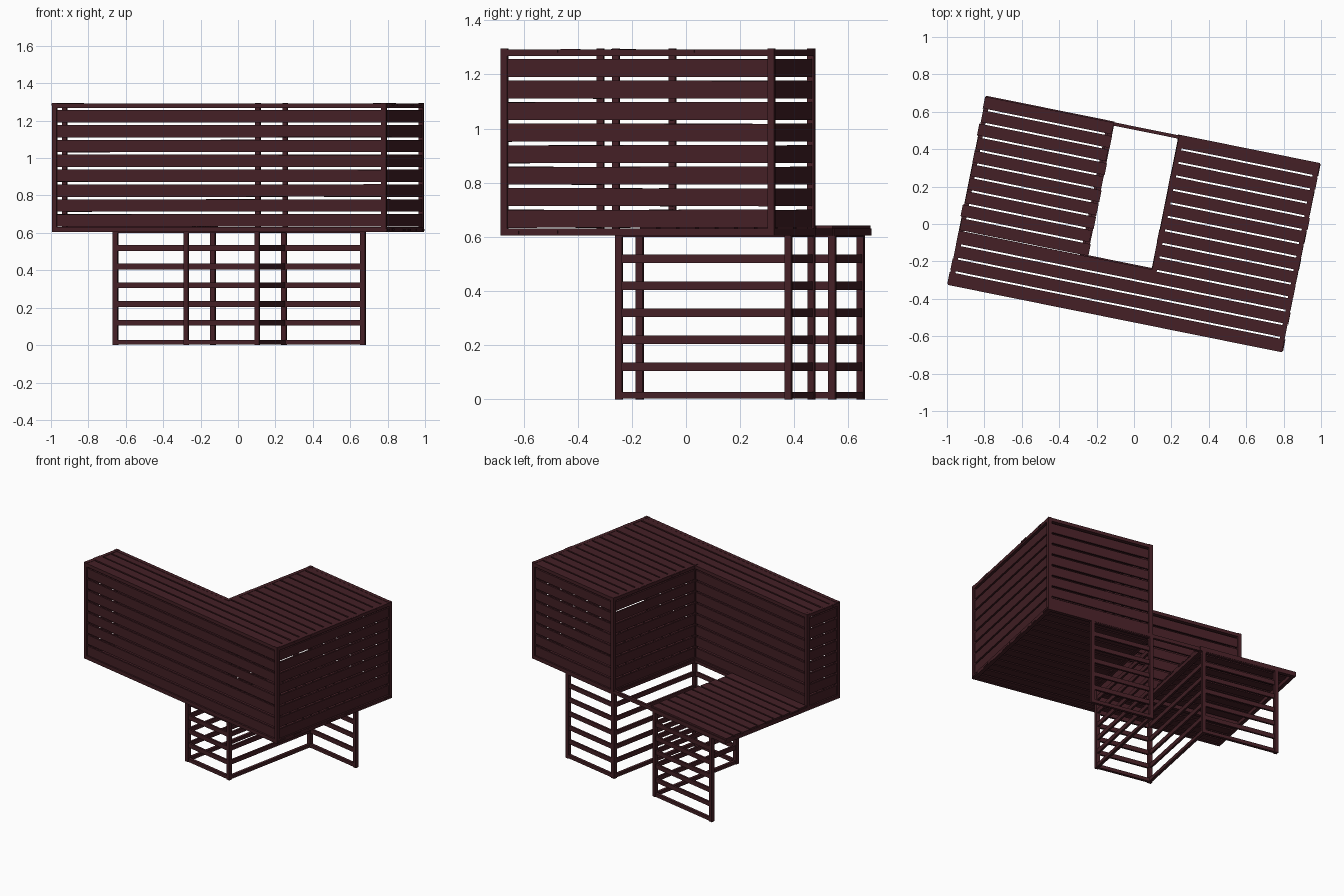
import bpy, bmesh, math, random
from mathutils import Matrix, Vector

if "Cube" in bpy.data.objects:
    bpy.data.objects.remove(bpy.data.objects["Cube"])

random.seed(4)
TURN = Matrix.Rotation(math.radians(-11.4), 4, 'Z')   # whole house is turned on its plot
wood = bpy.data.materials.new("dark_red_wood")
wood.diffuse_color = (0.058, 0.014, 0.019, 1)
wood.use_nodes = True
wood.node_tree.nodes["Principled BSDF"].inputs["Base Color"].default_value = wood.diffuse_color

Z0, Z1 = 0.605, 1.295      # upper storey
L, R, F, B = -0.91, 0.91, -0.515, 0.515
STRIP, WING = -0.22, 0.144   # back of front strip, left side of wing
T = 0.026                  # frame timber size
PITCH = (B - F) / 14       # roof and floor board spacing


def make(name, boxes):
    """boxes: (min corner, max corner, wobble) in house axes"""
    bm = bmesh.new()
    for lo, hi, wob in boxes:
        lo, hi = Vector(lo), Vector(hi)
        size = hi - lo
        rot = Matrix.Identity(4)
        if wob:
            rot = (Matrix.Rotation(random.uniform(-wob, wob), 4, 'Y')
                   @ Matrix.Rotation(random.uniform(-wob, wob), 4, 'X'))
        m = TURN @ Matrix.Translation((lo + hi) / 2) @ rot @ Matrix.Diagonal((*size, 1))
        bmesh.ops.create_cube(bm, size=1, matrix=m)
    me = bpy.data.meshes.new(name)
    bm.to_mesh(me)
    bm.free()
    me.materials.append(wood)
    ob = bpy.data.objects.new(name, me)
    bpy.context.collection.objects.link(ob)


def bar(a, b, z0, z1, w):
    """timber along a or b axis with width w"""
    return ((min(a[0], b[0]) - w / 2, min(a[1], b[1]) - w / 2, z0),
            (max(a[0], b[0]) + w / 2, max(a[1], b[1]) + w / 2, z1), 0)


def wall(name, a, b):
    """eight horizontal planks between two corners"""
    out = []
    along_u = abs(a[1] - b[1]) < 1e-6
    for i in range(8):
        z = 0.634 + i * 0.0795
        lo, hi, _ = bar(a, b, z, z + 0.066, 0.012)
        out.append((lo, hi, 0.0015))
    make(name, out)


def boards(name, u0, u1, v0, n, z):
    out = []
    for i in range(n):
        v = v0 + i * PITCH
        e = random.uniform(-0.006, 0.006)
        out.append(((u0 + e, v + 0.005, z), (u1 + e, v + PITCH - 0.005, z + 0.011), 0.0015))
    make(name, out)


# Upper storey: L-shaped outline, inset to timber centres
h = 0.012
fl, fr, br = (L + h, F + h), (R - h, F + h), (R - h, B - h)
bl, inner, sl = (WING + h, B - h), (WING + h, STRIP - h), (L + h, STRIP - h)
outline = [fl, fr, br, bl, inner, sl]
names = ["front_wall", "right_wall", "wing_back_wall", "wing_side_wall",
         "strip_back_wall", "left_wall"]
frame = []
for i, name in enumerate(names):
    a, b = outline[i], outline[(i + 1) % 6]
    frame.append(bar(a, a, Z0, Z1, T))
    frame.append(bar(a, b, Z0, Z0 + T, T))
    frame.append(bar(a, b, Z1 - T, Z1 - 0.002, T))
    wall(name, a, b)
make("upper_frame", frame)

# Roof and floor boards
for name, z in (("roof", Z1 - 0.014), ("floor", Z0 + 0.006)):
    boards("front_" + name, L, R, F, 4, z)
    boards("wing_" + name, WING, R, F + 4 * PITCH, 10, z)

# Deck at the left rear, with its frame and the beam across to the wing
DK = -0.222
boards("deck_boards", L - 0.003, DK + 0.012, F + 4 * PITCH, 10, Z0 + T)
d = [(L + h, B - h), (DK, B - h), (DK, STRIP - h)]
make("deck_frame", [bar(sl, d[0], Z0, Z0 + T, T), bar(d[0], d[1], Z0, Z0 + T, T),
                    bar(d[1], d[2], Z0, Z0 + T, T)])
make("link_beam", [bar(d[1], bl, Z0, Z0 + T, 0.018)])

# Lower storey: open lattice panels along a stepped path
path = [(0.58, 0.503), (WING + 0.006, 0.503), (WING + 0.006, -0.222),
        (-0.238, -0.222), (-0.238, 0.503), (-0.77, 0.503)]
make("lower_posts", [bar(p, p, 0, Z0 + 0.005, T) for p in path])
panels = ["back_lattice", "wing_lattice", "front_lattice", "deck_lattice", "rear_lattice"]
for i, name in enumerate(panels):
    rails = [bar(path[i], path[i + 1], 0.002, 0.026, 0.02)]
    for k in range(5):
        z = 0.104 + k * 0.1
        rails.append(bar(path[i], path[i + 1], z, z + 0.031, 0.014))
    rails.append(bar(path[i], path[i + 1], Z0 - 0.006, Z0 + 0.015, 0.02))
    make(name, rails)
